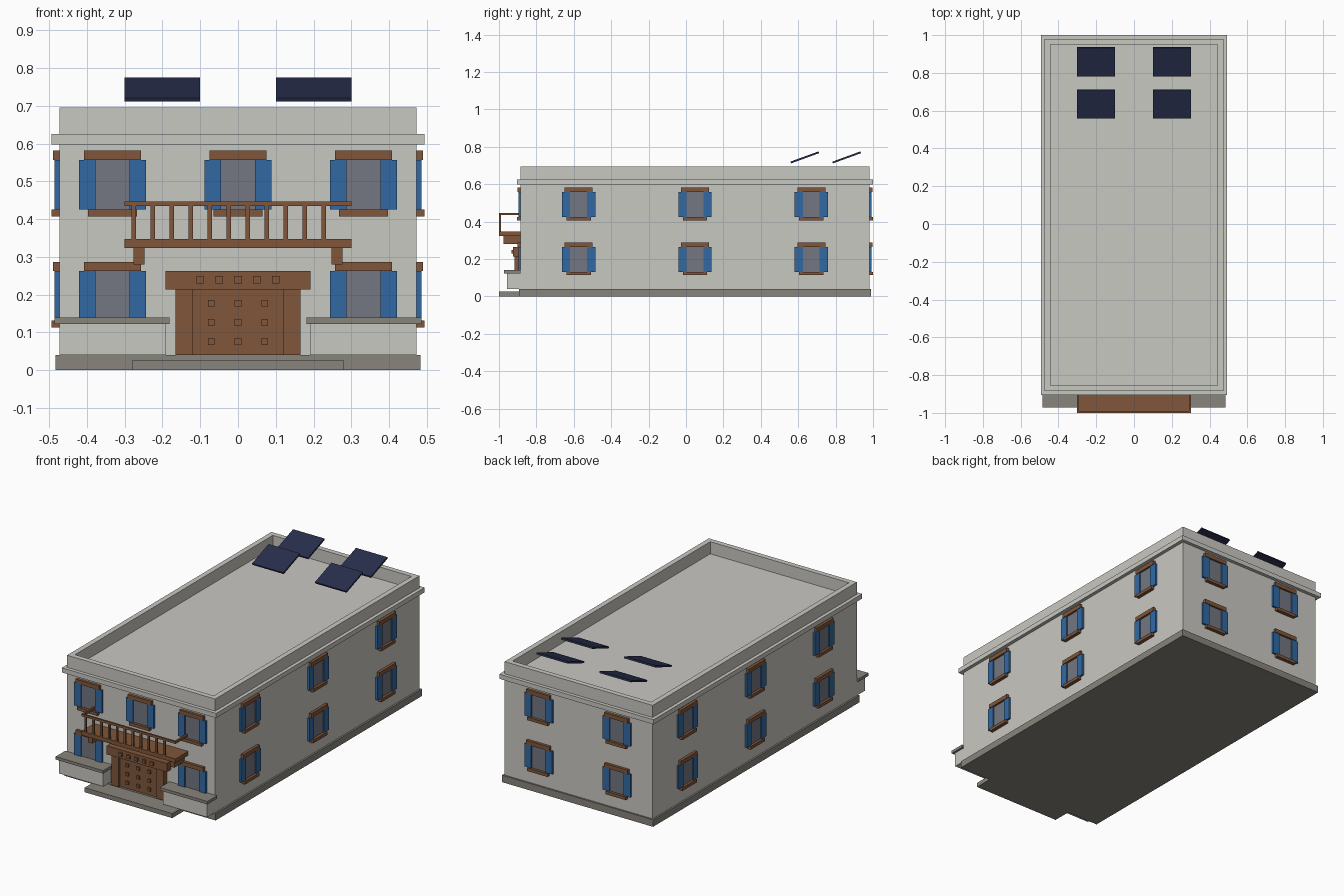
import bpy, bmesh, math
from mathutils import Matrix, Vector

if "Cube" in bpy.data.objects:
    bpy.data.objects.remove(bpy.data.objects["Cube"])


def mat(name, r, g, b):
    """Flat material from 0-255 screen values, stored as linear."""
    lin = [((c / 255 + 0.055) / 1.055) ** 2.4 for c in (r, g, b)]
    m = bpy.data.materials.new(name)
    m.diffuse_color = (*lin, 1)
    m.use_nodes = True
    m.node_tree.nodes["Principled BSDF"].inputs["Base Color"].default_value = m.diffuse_color
    return m


PLASTER = mat("plaster", 201, 200, 194)
STONE = mat("stone", 137, 133, 124)
WOOD = mat("wood", 128, 86, 58)
BLUE = mat("shutter blue", 50, 105, 162)
GLASS = mat("window glass", 115, 118, 130)
NAVY = mat("solar navy", 40, 46, 76)


def boxes(name, material, spans, matrix=Matrix()):
    """One object made of boxes, each given as (x0, x1, y0, y1, z0, z1)."""
    bm = bmesh.new()
    for x0, x1, y0, y1, z0, z1 in spans:
        place = Matrix.Translation(((x0 + x1) / 2, (y0 + y1) / 2, (z0 + z1) / 2))
        size = Matrix.Diagonal((x1 - x0, y1 - y0, z1 - z0, 1))
        bmesh.ops.create_cube(bm, size=1, matrix=matrix @ place @ size)
    mesh = bpy.data.meshes.new(name)
    bm.to_mesh(mesh)
    bm.free()
    mesh.materials.append(material)
    obj = bpy.data.objects.new(name, mesh)
    bpy.context.collection.objects.link(obj)
    return obj


def around(cx, cz, half, size=0.009):
    return cx - size, cx + size, *half, cz - size, cz + size


# Main body, measured from the building's centre line
CY, HX, HY = 0.048, 0.473, 0.932
FRONT, BACK = CY - HY, CY + HY


def layer(name, material, grow, z0, z1):
    boxes(name, material, [(-HX - grow, HX + grow, FRONT - grow, BACK + grow, z0, z1)])


layer("foundation", STONE, 0.01, 0, 0.04)
layer("walls", PLASTER, 0, 0.04, 0.598)
layer("roof_cornice", PLASTER, 0.02, 0.598, 0.625)

# Parapet around the flat roof
T, P0, P1 = 0.03, 0.625, 0.695
boxes("roof_parapet", PLASTER, [
    (-HX, HX, FRONT, FRONT + T, P0, P1),
    (-HX, HX, BACK - T, BACK, P0, P1),
    (-HX, -HX + T, FRONT + T, BACK - T, P0, P1),
    (HX - T, HX, FRONT + T, BACK - T, P0, P1)])


# Windows: local x runs along the wall, local -y points outwards
def window(wall, angle, along, z):
    origin = Vector((0, CY, 0))
    depth = HY if wall in ("front", "back") else HX
    m = (Matrix.Translation(origin) @ Matrix.Rotation(angle, 4, 'Z')
         @ Matrix.Translation((along, -depth, z)))
    inside = 0.005
    boxes(wall + "_window_glass", GLASS, [(-0.045, 0.045, -0.005, inside, 0, 0.132)], m)
    boxes(wall + "_window_shutters", BLUE, [
        (-0.089, -0.045, -0.012, inside, 0, 0.132),
        (0.045, 0.089, -0.012, inside, 0, 0.132)], m)
    boxes(wall + "_window_lintel", WOOD, [(-0.075, 0.075, -0.016, inside, 0.132, 0.156)], m)
    boxes(wall + "_window_sill", WOOD, [(-0.065, 0.065, -0.02, inside, -0.018, 0)], m)


LOW, HIGH = 0.131, 0.425
for z in (LOW, HIGH):
    for x in (-0.332, 0, 0.332):
        if x or z == HIGH:               # the door takes the lower middle bay
            window("front", 0, x, z)
    for x in (-0.25, 0.25):
        window("back", math.pi, x, z)
    for y in (-0.622, 0, 0.622):
        window("right", math.pi / 2, y, z)
        window("left", -math.pi / 2, y, z)

# Entrance step and flanking plinths with stone caps
boxes("entrance_step", STONE, [(-0.28, 0.28, -1.0, FRONT, 0, 0.026)])
for side, s in (("left", -1), ("right", 1)):
    a, b = sorted((s * 0.191, s * 0.473))
    boxes(side + "_entrance_plinth", PLASTER, [(a, b, -0.957, FRONT, 0.04, 0.123)])
    a, b = sorted((s * 0.181, s * 0.485))
    boxes(side + "_plinth_cap", STONE, [(a, b, -0.972, FRONT, 0.123, 0.14)])

# Door with jambs, lintel and square studs
boxes("door_panel", WOOD, [(-0.12, 0.12, -0.906, FRONT, 0.04, 0.213)])
boxes("door_jambs", WOOD, [
    (-0.166, -0.12, -0.917, FRONT, 0.04, 0.213),
    (0.12, 0.166, -0.917, FRONT, 0.04, 0.213)])
boxes("door_lintel", WOOD, [(-0.192, 0.192, -0.924, FRONT, 0.213, 0.263)])
boxes("door_studs", WOOD, [around(x, z, (-0.916, -0.906))
                           for x in (-0.071, 0, 0.071) for z in (0.076, 0.126, 0.177)])
boxes("lintel_studs", WOOD, [around(0.05 * i, 0.239, (-0.934, -0.924), 0.01)
                             for i in range(-2, 3)])

# Balcony floor, brackets, railing
boxes("balcony_floor", WOOD, [(-0.301, 0.301, -1.0, FRONT, 0.324, 0.347)])
boxes("balcony_brackets", WOOD, [
    (-0.276, -0.247, -0.975, FRONT, 0.28, 0.324),
    (0.247, 0.276, -0.975, FRONT, 0.28, 0.324)])
boxes("balcony_rail", WOOD, [
    (-0.301, 0.301, -1.0, -0.99, 0.434, 0.447),
    (-0.301, -0.291, -0.99, FRONT, 0.434, 0.447),
    (0.291, 0.301, -0.99, FRONT, 0.434, 0.447)])
boxes("balcony_balusters", WOOD, [
    (x - 0.0055, x + 0.0055, -1.0, -0.99, 0.347, 0.434)
    for x in (-0.276 + 0.0503 * i for i in range(11))])

# Tilted solar panels
for x in (-0.201, 0.201):
    for y in (0.635, 0.859):
        m = Matrix.Translation((x, y, 0.743)) @ Matrix.Rotation(math.radians(20), 4, 'X')
        boxes("solar_panel", NAVY, [(-0.1, 0.1, -0.08, 0.08, -0.005, 0.005)], m)
